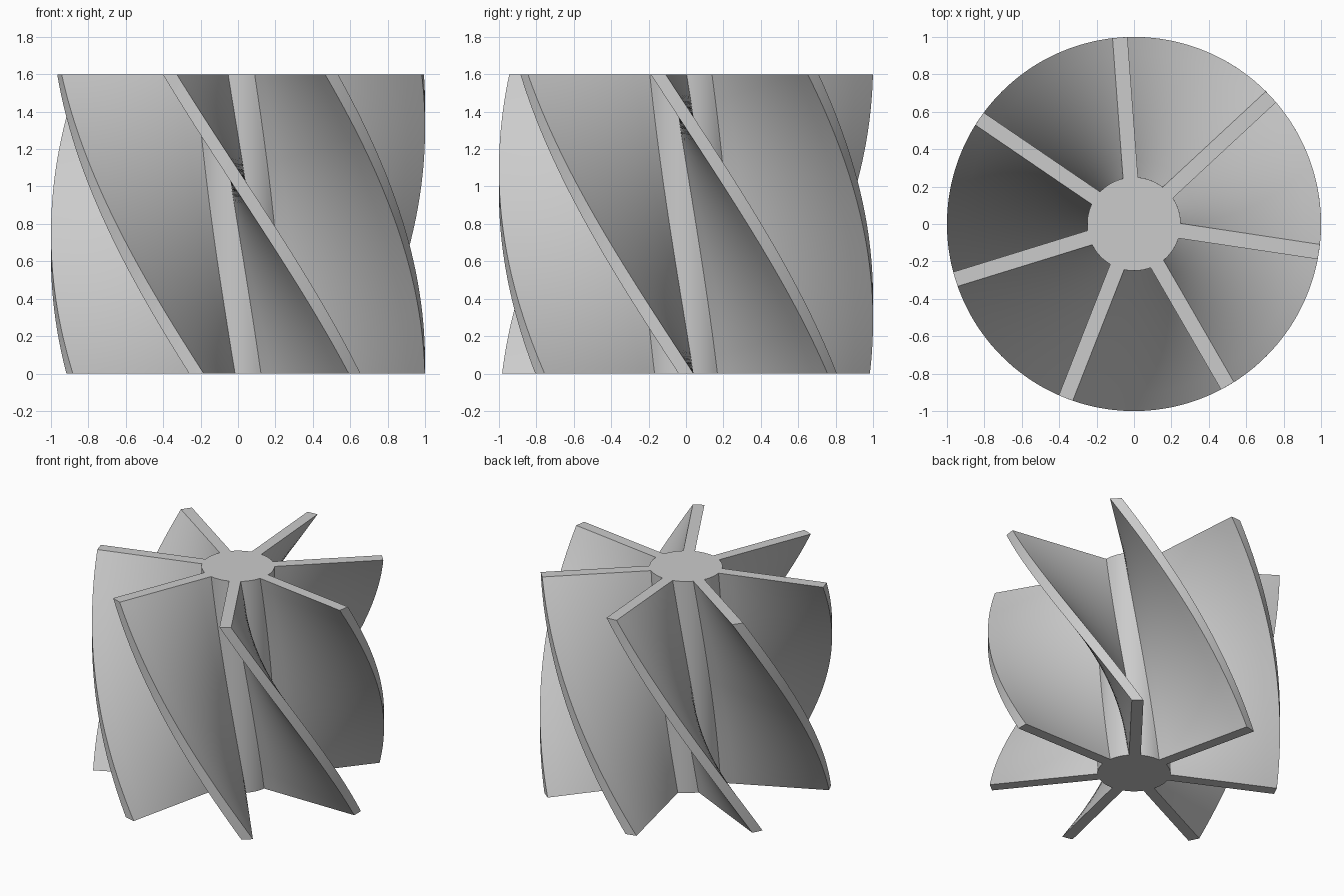
import bpy, bmesh
from math import asin, cos, sin, pi, radians, sqrt

cube = bpy.data.objects.get("Cube")
if cube:
    bpy.data.objects.remove(cube, do_unlink=True)

BLADES = 7
HEIGHT = 1.6
R_HUB, R_TIP = 0.25, 1.0
HALF = 0.04                  # half the blade thickness
TWIST = radians(60)          # bottom is turned this far ahead of the top
TOP_ANGLE = radians(94.3)
LAYERS, SIDE_STEPS, ARC_STEPS = 48, 8, 6


def sector():
    """Outline of one blade and the hub arc after it, along +x."""
    x_root = sqrt(R_HUB ** 2 - HALF ** 2)
    x_tip = sqrt(R_TIP ** 2 - HALF ** 2)
    xs = [x_root + (x_tip - x_root) * i / SIDE_STEPS for i in range(SIDE_STEPS + 1)]
    blade = [(x, -HALF) for x in xs] + [(R_TIP, 0)] + [(x, HALF) for x in reversed(xs)]
    start = asin(HALF / R_HUB)
    span = 2 * pi / BLADES - 2 * start
    angles = [start + span * i / ARC_STEPS for i in range(1, ARC_STEPS)]
    return blade, [(R_HUB * cos(a), R_HUB * sin(a)) for a in angles]


def turned(points, angle):
    c, s = cos(angle), sin(angle)
    return [(x * c - y * s, x * s + y * c) for x, y in points]


# Full cross-section
blade, arc = sector()
outline = []
for k in range(BLADES):
    outline += turned(blade + arc, 2 * pi * k / BLADES)
n, step, nb = len(outline), len(blade) + len(arc), len(blade)

# Twisted walls
bm = bmesh.new()
rings = []
for i in range(LAYERS + 1):
    t = i / LAYERS
    ring = turned(outline, TOP_ANGLE + TWIST * (1 - t))
    rings.append([bm.verts.new((x, y, HEIGHT * t)) for x, y in ring])
for low, high in zip(rings, rings[1:]):
    for j in range(n):
        k = (j + 1) % n
        bm.faces.new((low[j], low[k], high[k], high[j]))

# End caps: one face per blade and one for the hub
for ring in (rings[0], rings[-1]):
    hub = []
    for b in range(0, n, step):
        bm.faces.new(ring[b:b + nb])
        hub += [ring[b]] + ring[b + nb - 1:b + step]
    bm.faces.new(hub)
bmesh.ops.recalc_face_normals(bm, faces=bm.faces)

mesh = bpy.data.meshes.new("twisted_rotor")
bm.to_mesh(mesh)
bm.free()
rotor = bpy.data.objects.new("twisted_rotor", mesh)
bpy.context.collection.objects.link(rotor)

# Plain grey finish
grey = bpy.data.materials.new("light_grey")
grey.use_nodes = True
colour = (0.6, 0.6, 0.6, 1)
grey.diffuse_color = colour
grey.node_tree.nodes["Principled BSDF"].inputs["Base Color"].default_value = colour
mesh.materials.append(grey)

bpy.ops.object.select_all(action="DESELECT")
rotor.select_set(True)
bpy.context.view_layer.objects.active = rotor
bpy.ops.object.shade_smooth_by_angle(angle=radians(30))
